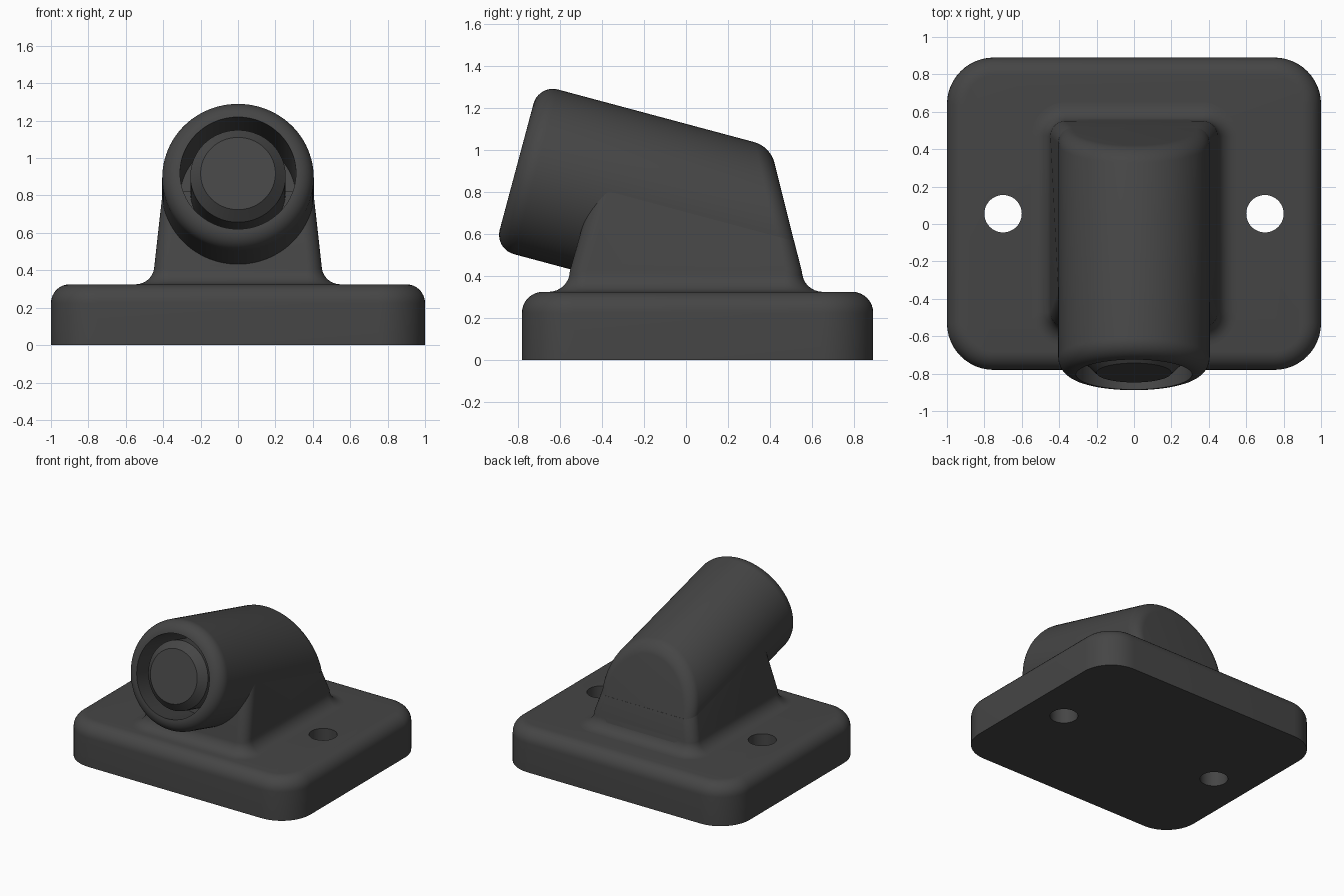
import bpy, bmesh, math
from mathutils import Vector, Matrix

if "Cube" in bpy.data.objects:
    bpy.data.objects.remove(bpy.data.objects["Cube"])

grey = bpy.data.materials.new("dark grey")
grey.diffuse_color = (0.06, 0.06, 0.06, 1)
grey.use_nodes = True
grey.node_tree.nodes["Principled BSDF"].inputs["Base Color"].default_value = grey.diffuse_color


def finish(name, bm, angle=30):
    bmesh.ops.recalc_face_normals(bm, faces=bm.faces)
    me = bpy.data.meshes.new(name)
    bm.to_mesh(me)
    bm.free()
    ob = bpy.data.objects.new(name, me)
    bpy.context.collection.objects.link(ob)
    me.materials.append(grey)
    smooth(ob, angle)
    return ob


def smooth(ob, angle=30):
    bpy.ops.object.select_all(action='DESELECT')
    ob.select_set(True)
    bpy.context.view_layer.objects.active = ob
    bpy.ops.object.shade_smooth_by_angle(angle=math.radians(angle))


def rounded_rect(hx, y0, y1, r, z, n=12):
    """Ring of points; z is a function of y."""
    pts = []
    for i, (sx, cy) in enumerate(((1, y1 - r), (-1, y1 - r), (-1, y0 + r), (1, y0 + r))):
        for k in range(n + 1):
            a = math.pi / 2 * (i + k / n)
            y = cy + r * math.sin(a)
            pts.append((sx * (hx - r) + r * math.cos(a), y, z(y)))
    return pts


def loft(bm, rings):
    loops = [[bm.verts.new(p) for p in ring] for ring in rings]
    for a, b in zip(loops, loops[1:]):
        for i in range(len(a)):
            j = (i + 1) % len(a)
            bm.faces.new((a[i], a[j], b[j], b[i]))
    bm.faces.new(loops[0][::-1])
    bm.faces.new(loops[-1])


# base plate with rounded corners and a rounded top edge
H, F = 0.325, 0.1
rings = [rounded_rect(1, -0.78, 0.89, 0.25, lambda y: 0)]
for k in range(9):
    a = math.pi / 2 * k / 8
    e, z = F * (1 - math.cos(a)), H - F + F * math.sin(a)
    rings.append(rounded_rect(1 - e, -0.78 + e, 0.89 - e, 0.25 - e, lambda y, z=z: z))
bm = bmesh.new()
loft(bm, rings)
plate = finish("base_plate", bm)

# two through screw holes
for side in (-1, 1):
    bm = bmesh.new()
    bmesh.ops.create_cone(bm, cap_ends=True, segments=48, radius1=0.1, radius2=0.1, depth=1,
                          matrix=Matrix.Translation((side * 0.7, 0.055, 0.2)))
    cutter = finish("hole_cutter", bm)
    cutter.hide_render = True
    mod = plate.modifiers.new("hole", 'BOOLEAN')
    mod.operation, mod.object, mod.solver = 'DIFFERENCE', cutter, 'EXACT'
    bpy.context.view_layer.objects.active = plate
    bpy.ops.object.modifier_apply(modifier=mod.name)
    bpy.data.objects.remove(cutter)
smooth(plate)

# barrel axis, tilted 15 degrees down towards the back
TILT = math.radians(15)
MOUTH = Vector((0, -0.805, 0.92))
AXIS = Vector((0, math.cos(TILT), -math.sin(TILT)))
UP = Vector((0, math.sin(TILT), math.cos(TILT)))


def axis_z(y):
    return MOUTH.z - math.tan(TILT) * (y - MOUTH.y)


# pedestal: flared foot, then tapered walls up to the barrel axis
rings = []
for k in range(9):
    a = math.pi / 2 * k / 8
    e, z = F * (1 - math.sin(a)), H + F * (1 - math.cos(a))
    rings.append(rounded_rect(0.447 + e, -0.552 - e, 0.55 + e, 0.08 + e, lambda y, z=z: z))
rings.append(rounded_rect(0.405, -0.44, 0.514, 0.08, axis_z))
bm = bmesh.new()
loft(bm, rings)
finish("pedestal", bm)


# barrel with rounded mouth, hollow bore and centre pin: (radius, depth) profile
def arc(cr, cs, r, a0, a1, n):
    return [(cr + r * math.cos(math.radians(a0 + (a1 - a0) * k / n)),
             cs + r * math.sin(math.radians(a0 + (a1 - a0) * k / n))) for k in range(n + 1)]


profile = [(0.405, 1.8)] + arc(0.31, 0.095, 0.095, 0, -90, 10)
profile += [(0.31, 0.5), (0.255, 0.5), (0.255, 0.065), (0.2, 0.01)]
SEG = 96
bm = bmesh.new()
loops = []
for r, s in profile:
    loops.append([bm.verts.new(MOUTH + AXIS * s + UP * (r * math.cos(t)) + Vector((r * math.sin(t), 0, 0)))
                  for t in (2 * math.pi * k / SEG for k in range(SEG))])
for a, b in zip(loops, loops[1:]):
    for i in range(SEG):
        j = (i + 1) % SEG
        bm.faces.new((a[i], a[j], b[j], b[i]))
bm.faces.new(loops[-1])
bm.faces.new(loops[0])

# slanted back end with a rounded edge
cut = bmesh.ops.bisect_plane(bm, geom=bm.verts[:] + bm.edges[:] + bm.faces[:], dist=1e-5,
                             plane_co=(0, 0.55, 0.42), plane_no=Vector((0, 1, 0.25)).normalized(),
                             clear_outer=True)
edges = [g for g in cut["geom_cut"] if isinstance(g, bmesh.types.BMEdge)]
bmesh.ops.contextual_create(bm, geom=edges)
bmesh.ops.recalc_face_normals(bm, faces=bm.faces)
bmesh.ops.bevel(bm, geom=edges, offset=0.075, offset_type='OFFSET', segments=8,
                profile=0.5, affect='EDGES', clamp_overlap=False)
finish("barrel", bm)
